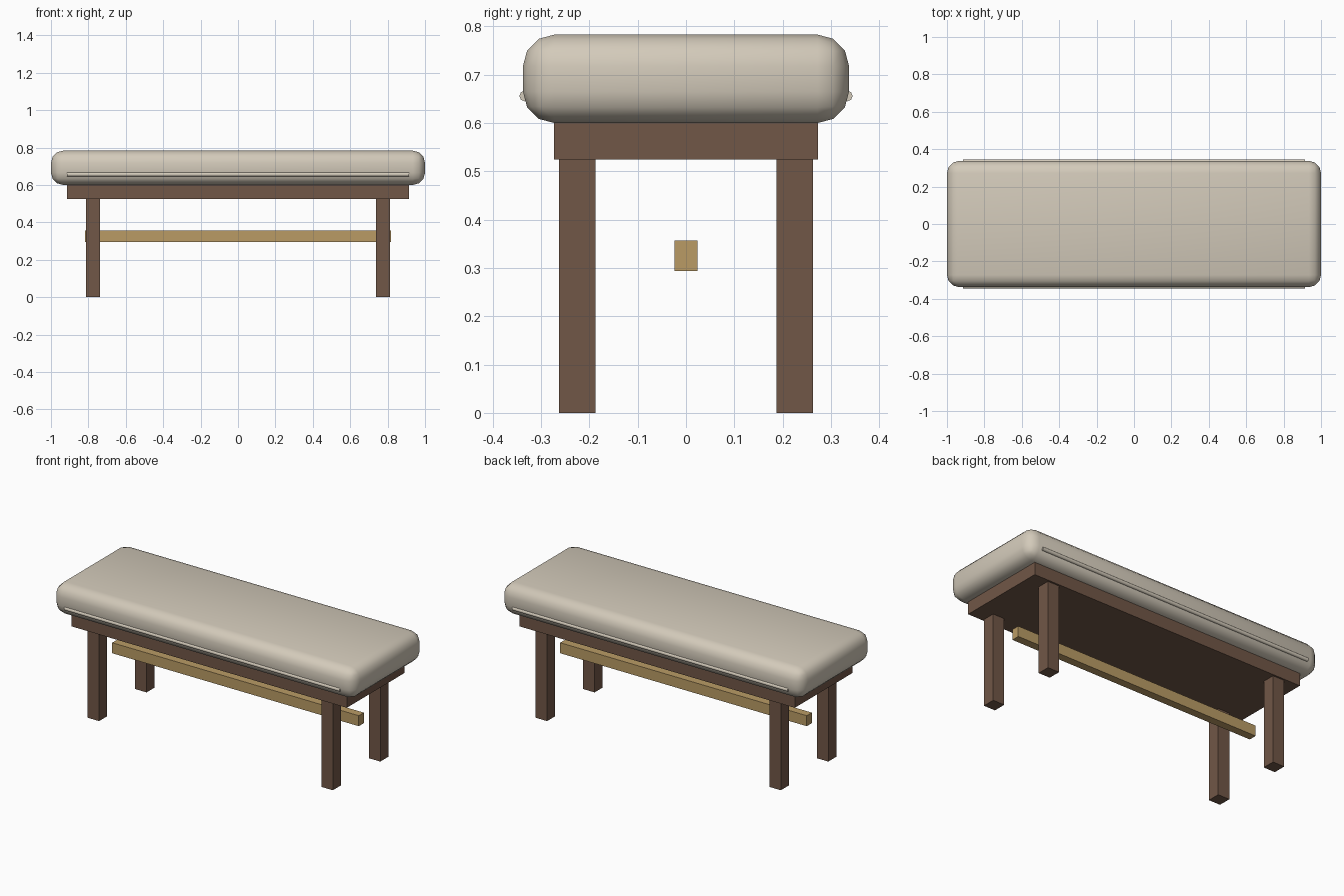
import bpy
import math

cube = bpy.data.objects.get("Cube")
if cube:
    bpy.data.objects.remove(cube, do_unlink=True)


def material(name, colour):
    mat = bpy.data.materials.new(name)
    mat.use_nodes = True
    mat.diffuse_color = (*colour, 1)
    bsdf = next(n for n in mat.node_tree.nodes if n.type == 'BSDF_PRINCIPLED')
    bsdf.inputs["Base Color"].default_value = (*colour, 1)
    return mat


cream = material("cream upholstery", (0.65, 0.59, 0.49))
walnut = material("dark walnut", (0.165, 0.095, 0.063))
oak = material("light oak", (0.49, 0.33, 0.13))


def box(name, size, centre, mat):
    bpy.ops.mesh.primitive_cube_add(size=1, location=centre)
    obj = bpy.context.object
    obj.name = name
    obj.scale = size
    bpy.ops.object.transform_apply(location=False, rotation=False, scale=True)
    obj.data.materials.append(mat)
    return obj


# Padded seat with soft rounded edges
cushion = box("seat_cushion", (2.0, 0.675, 0.183), (0, 0, 0.6915), cream)
bevel = cushion.modifiers.new("rounded edges", 'BEVEL')
bevel.width = 0.065
bevel.segments = 3
bpy.ops.object.shade_smooth()

# Frame under the seat and the long stretcher
box("seat_frame", (1.826, 0.547, 0.075), (0, 0, 0.5625), walnut)
box("stretcher", (1.635, 0.048, 0.063), (0, 0, 0.3255), oak)

# Legs and piping, repeated on each side
for y_side, depth in ((-1, "front"), (1, "back")):
    for x_side, side in ((-1, "right"), (1, "left")):
        box(f"{depth}_{side}_leg", (0.076, 0.076, 0.525),
            (x_side * 0.775, y_side * 0.225, 0.2625), walnut)
    bpy.ops.mesh.primitive_cylinder_add(
        vertices=8, radius=0.011, depth=1.826,
        location=(0, y_side * 0.334, 0.656), rotation=(0, math.pi / 2, 0))
    piping = bpy.context.object
    piping.name = f"{depth}_piping"
    piping.data.materials.append(cream)
    bpy.ops.object.shade_smooth_by_angle(angle=math.radians(50))
